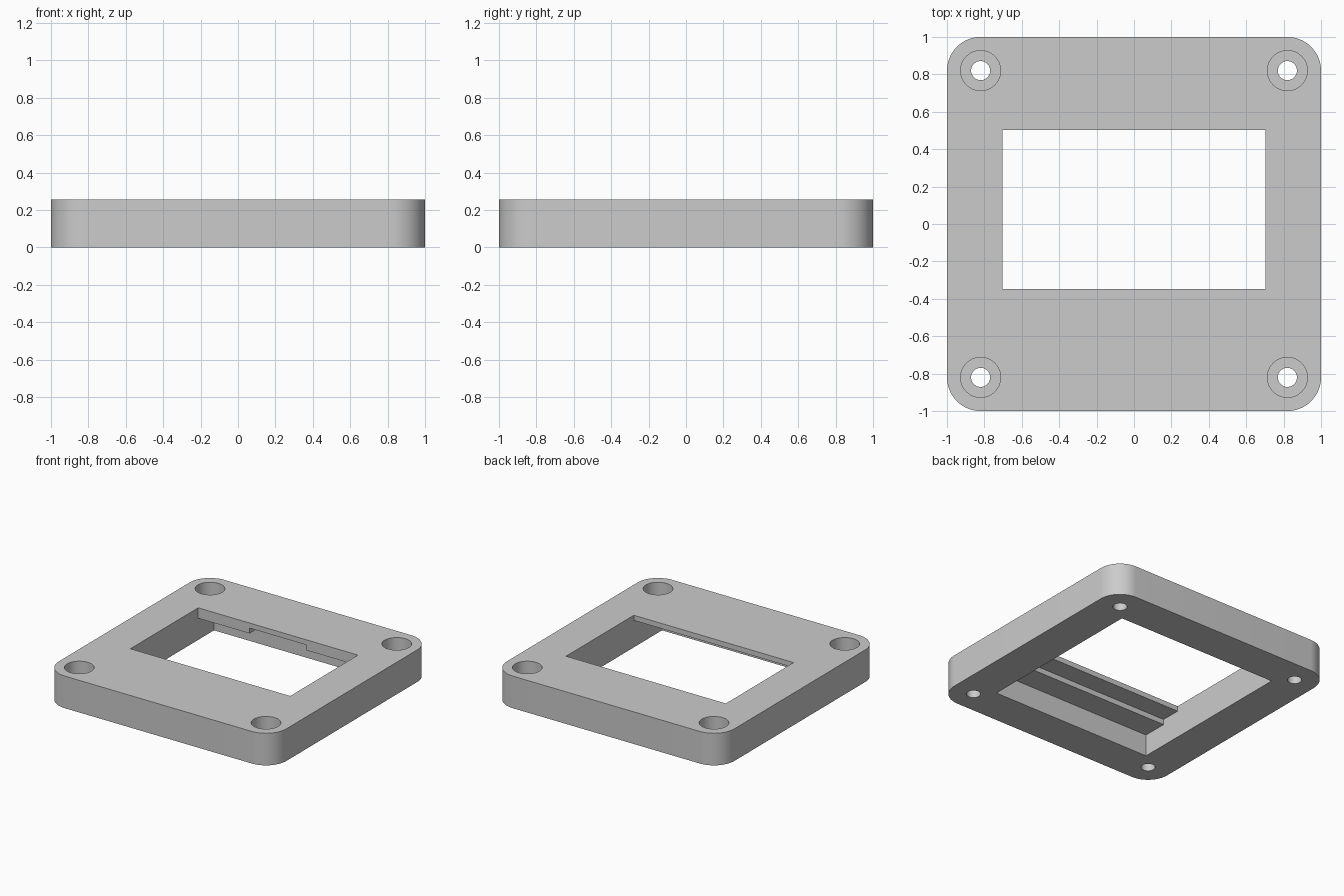
import bpy, bmesh, math

old = bpy.data.objects.get("Cube")
if old:
    bpy.data.objects.remove(old, do_unlink=True)

HEIGHT = 0.255
HOLE = 0.82       # hole and corner centre offset
CORNER = 0.18
HALF = 0.702      # half width of the cavity

grey = bpy.data.materials.new("plain_grey")
grey.use_nodes = True
colour = (0.6, 0.6, 0.6, 1)
grey.diffuse_color = colour
grey.node_tree.nodes["Principled BSDF"].inputs["Base Color"].default_value = colour


def prism(name, outline, z0, z1):
    """Extrude a counter-clockwise outline from z0 to z1."""
    bm = bmesh.new()
    base = bm.faces.new([bm.verts.new((x, y, z0)) for x, y in outline])
    top = bmesh.ops.extrude_face_region(bm, geom=[base])["geom"]
    verts = [v for v in top if isinstance(v, bmesh.types.BMVert)]
    bmesh.ops.translate(bm, verts=verts, vec=(0, 0, z1 - z0))
    bmesh.ops.recalc_face_normals(bm, faces=bm.faces)
    mesh = bpy.data.meshes.new(name)
    bm.to_mesh(mesh)
    bm.free()
    obj = bpy.data.objects.new(name, mesh)
    bpy.context.collection.objects.link(obj)
    mesh.materials.append(grey)
    return obj


def rect(x, y0, y1):
    return [(-x, y0), (x, y0), (x, y1), (-x, y1)]


def arc(cx, cy, r, start, sweep, steps):
    return [(cx + r * math.cos(start + sweep * i / steps),
             cy + r * math.sin(start + sweep * i / steps)) for i in range(steps + 1)]


def circle(cx, cy, r):
    return arc(cx, cy, r, 0, math.tau, 48)[:-1]


# Rounded square body
outline = []
for k, (sx, sy) in enumerate([(1, 1), (-1, 1), (-1, -1), (1, -1)]):
    outline += arc(sx * HOLE, sy * HOLE, CORNER, k * math.pi / 2, math.pi / 2, 16)
body = prism("bezel_frame", outline, 0, HEIGHT)

# Cavity from below, stepped panel recess, window and cable notch
cutters = [
    prism("cavity_cutter", rect(HALF, -HALF, HALF), -0.1, 0.172),
    prism("panel_recess_cutter", rect(HALF, -0.505, 0.503), 0.1, 0.214),
    prism("window_cutter", rect(HALF, -0.348, 0.503), 0.1, 0.4),
    prism("cable_notch_cutter", rect(0.25, 0.4, HALF), 0.1, 0.214),
]

# Counterbored screw holes
for sx in (-1, 1):
    for sy in (-1, 1):
        x, y = sx * HOLE, sy * HOLE
        cutters.append(prism("screw_hole_cutter", circle(x, y, 0.051), -0.1, 0.4))
        cutters.append(prism("counterbore_cutter", circle(x, y, 0.107), 0.105, 0.4))

bpy.context.view_layer.objects.active = body
for cutter in cutters:
    cutter.hide_render = True
    mod = body.modifiers.new("cut", 'BOOLEAN')
    mod.operation = 'DIFFERENCE'
    mod.solver = 'EXACT'
    mod.object = cutter
    bpy.ops.object.modifier_apply(modifier=mod.name)
    bpy.data.objects.remove(cutter, do_unlink=True)

bpy.ops.object.select_all(action='DESELECT')
body.select_set(True)
bpy.ops.object.shade_smooth_by_angle(angle=math.radians(30))
